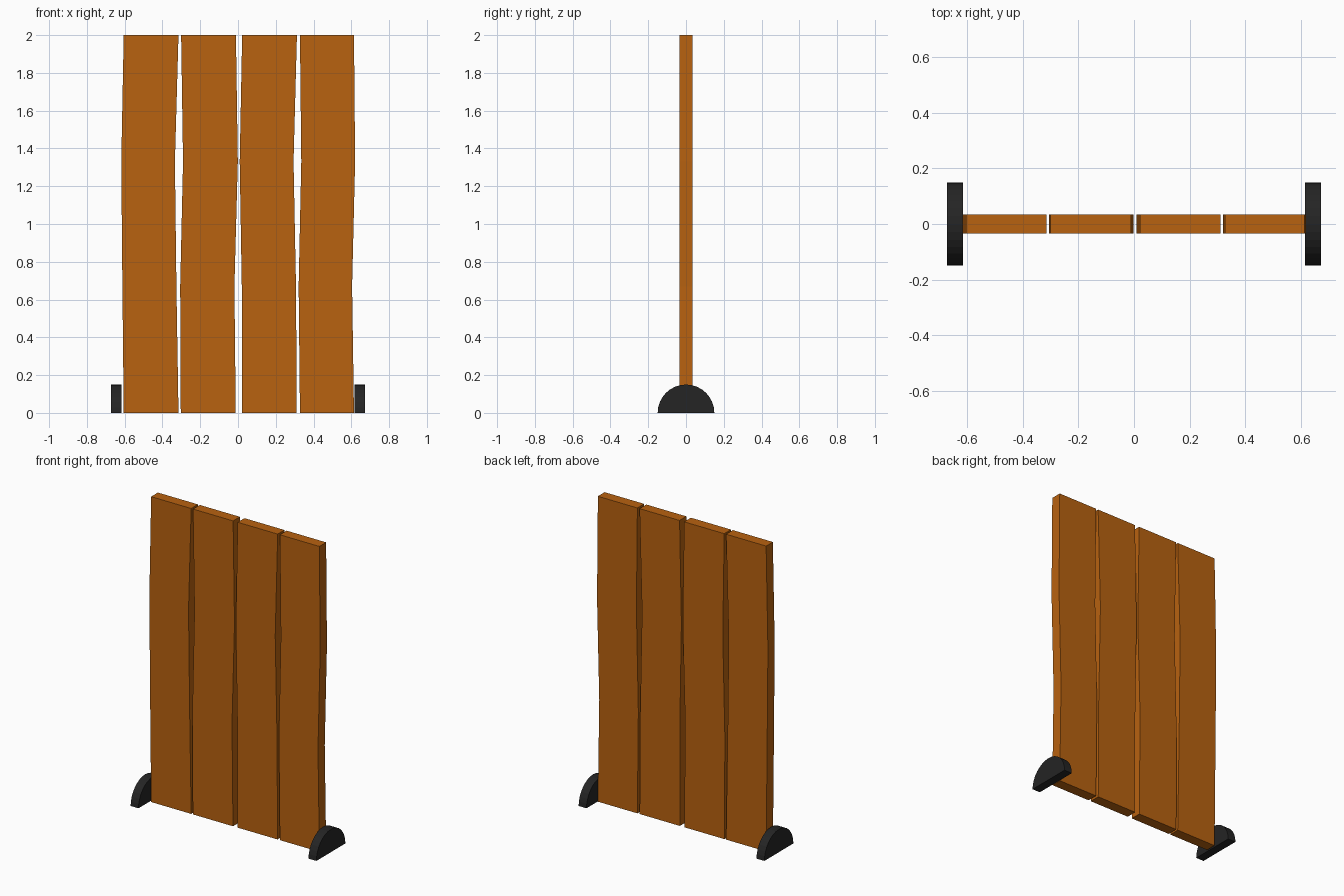
import bpy, bmesh, math

if "Cube" in bpy.data.objects:
    bpy.data.objects.remove(bpy.data.objects["Cube"])


def material(name, color):
    m = bpy.data.materials.new(name)
    m.diffuse_color = (*color, 1)
    m.use_nodes = True
    m.node_tree.nodes["Principled BSDF"].inputs["Base Color"].default_value = m.diffuse_color
    return m


wood = material("orange wood", (0.48, 0.122, 0.005))
black = material("black rubber", (0.018, 0.018, 0.018))


def extrude_profile(name, points, offset, mat):
    """Make a solid by extruding a closed outline."""
    bm = bmesh.new()
    face = bm.faces.new([bm.verts.new(p) for p in points])
    moved = bmesh.ops.extrude_face_region(bm, geom=[face])["geom"]
    bmesh.ops.translate(bm, vec=offset,
                        verts=[v for v in moved if isinstance(v, bmesh.types.BMVert)])
    bmesh.ops.recalc_face_normals(bm, faces=bm.faces)
    mesh = bpy.data.meshes.new(name)
    bm.to_mesh(mesh)
    bm.free()
    mesh.materials.append(mat)
    obj = bpy.data.objects.new(name, mesh)
    bpy.context.collection.objects.link(obj)
    return obj


# Four slightly warped planks: left and right edge x at each height
LEVELS = (0, 0.67, 1.33, 2)
PLANKS = (
    ((-0.605, -0.612, -0.618, -0.605), (-0.315, -0.326, -0.334, -0.315)),
    ((-0.303, -0.306, -0.291, -0.301), (-0.012, -0.019, -0.001, -0.011)),
    ((0.020, 0.020, 0.009, 0.022), (0.311, 0.307, 0.294, 0.312)),
    ((0.328, 0.321, 0.335, 0.328), (0.614, 0.604, 0.620, 0.614)),
)
for i, (left, right) in enumerate(PLANKS):
    outline = [(x, -0.035, z) for x, z in zip(left, LEVELS)]
    outline += [(x, -0.035, z) for x, z in zip(right[::-1], LEVELS[::-1])]
    extrude_profile(f"plank_{i + 1}", outline, (0, 0.07, 0), wood)

# Half-round feet at both ends
for name, x in (("left_foot", -0.673), ("right_foot", 0.616)):
    arc = [(x, 0.15 * math.cos(math.pi * k / 16), 0.15 * math.sin(math.pi * k / 16))
           for k in range(17)]
    extrude_profile(name, arc, (0.057, 0, 0), black)
